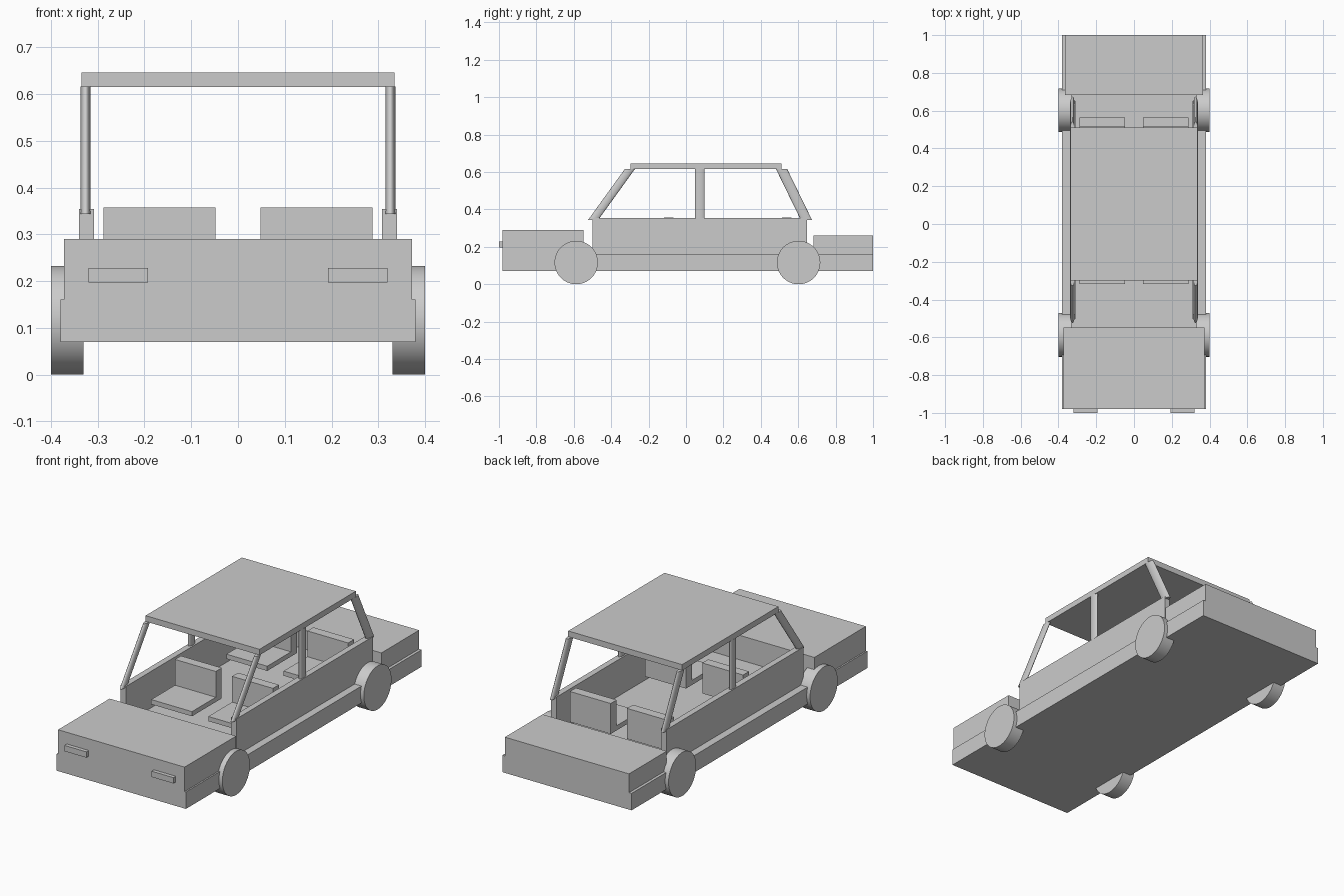
import bpy, bmesh, math

if "Cube" in bpy.data.objects:
    bpy.data.objects.remove(bpy.data.objects["Cube"])


def finish(name, bm, smooth=False):
    bmesh.ops.recalc_face_normals(bm, faces=bm.faces)
    mesh = bpy.data.meshes.new(name)
    bm.to_mesh(mesh)
    bm.free()
    ob = bpy.data.objects.new(name, mesh)
    bpy.context.collection.objects.link(ob)
    if smooth:
        bpy.ops.object.select_all(action='DESELECT')
        ob.select_set(True)
        bpy.context.view_layer.objects.active = ob
        bpy.ops.object.shade_smooth_by_angle(angle=math.radians(35))
    return ob


def mirror_x(ob):
    ob.modifiers.new("mirror", 'MIRROR').use_axis[0] = True
    return ob


def box(name, x, y, z):
    """Box from (min, max) ranges on each axis."""
    bm = bmesh.new()
    bmesh.ops.create_cube(bm, size=1)
    for v in bm.verts:
        v.co = [(a + b) / 2 + c * (b - a) for c, (a, b) in zip(v.co, (x, y, z))]
    return finish(name, bm)


def rod(name, rings, n):
    """Solid lofted between two rings of points."""
    bm = bmesh.new()
    a, b = [[bm.verts.new(p) for p in ring] for ring in rings]
    for i in range(n):
        j = (i + 1) % n
        bm.faces.new((a[i], a[j], b[j], b[i]))
    bm.faces.new(a)
    bm.faces.new(b)
    return finish(name, bm, smooth=True)


def circle(n):
    return [(math.cos(2 * math.pi * i / n), math.sin(2 * math.pi * i / n)) for i in range(n)]


# Body: lower slab, hood, trunk, roof
box("lower_body", (-0.38, 0.38), (-0.98, 1.0), (0.07, 0.16))
box("hood", (-0.372, 0.372), (-0.98, -0.547), (0.16, 0.29))
box("trunk", (-0.365, 0.365), (0.683, 1.0), (0.16, 0.26))
box("roof", (-0.335, 0.335), (-0.298, 0.511), (0.615, 0.646))

# Side panels and headlights
mirror_x(box("side_panel", (0.308, 0.34), (-0.5, 0.648), (0.16, 0.354)))
mirror_x(box("headlight", (0.192, 0.32), (-1.0, -0.98), (0.197, 0.228)))

# Roof pillars: sheared elliptical posts (bottom y, top y, half depth)
for name, y0, y1, half in (("front_pillar", -0.497, -0.30, 0.027),
                           ("middle_pillar", 0.074, 0.074, 0.026),
                           ("rear_pillar", 0.644, 0.511, 0.030)):
    rings = [[(0.326 + 0.0105 * c, y + half * s, z) for c, s in circle(32)]
             for y, z in ((y0, 0.343), (y1, 0.616))]
    mirror_x(rod(name, rings, 32))

# Wheels
for name, y in (("front_wheel", -0.587), ("rear_wheel", 0.602)):
    rings = [[(x, y + 0.116 * c, 0.116 + 0.116 * s) for c, s in circle(64)]
             for x in (0.33, 0.40)]
    mirror_x(rod(name, rings, 64))

# Two rows of seats
for row, y in (("front", -0.318), ("rear", 0.314)):
    mirror_x(box(row + "_seat_cushion", (0.048, 0.288), (y, y + 0.21), (0.195, 0.22)))
    mirror_x(box(row + "_seat_back", (0.048, 0.288), (y + 0.2, y + 0.25), (0.195, 0.357)))
